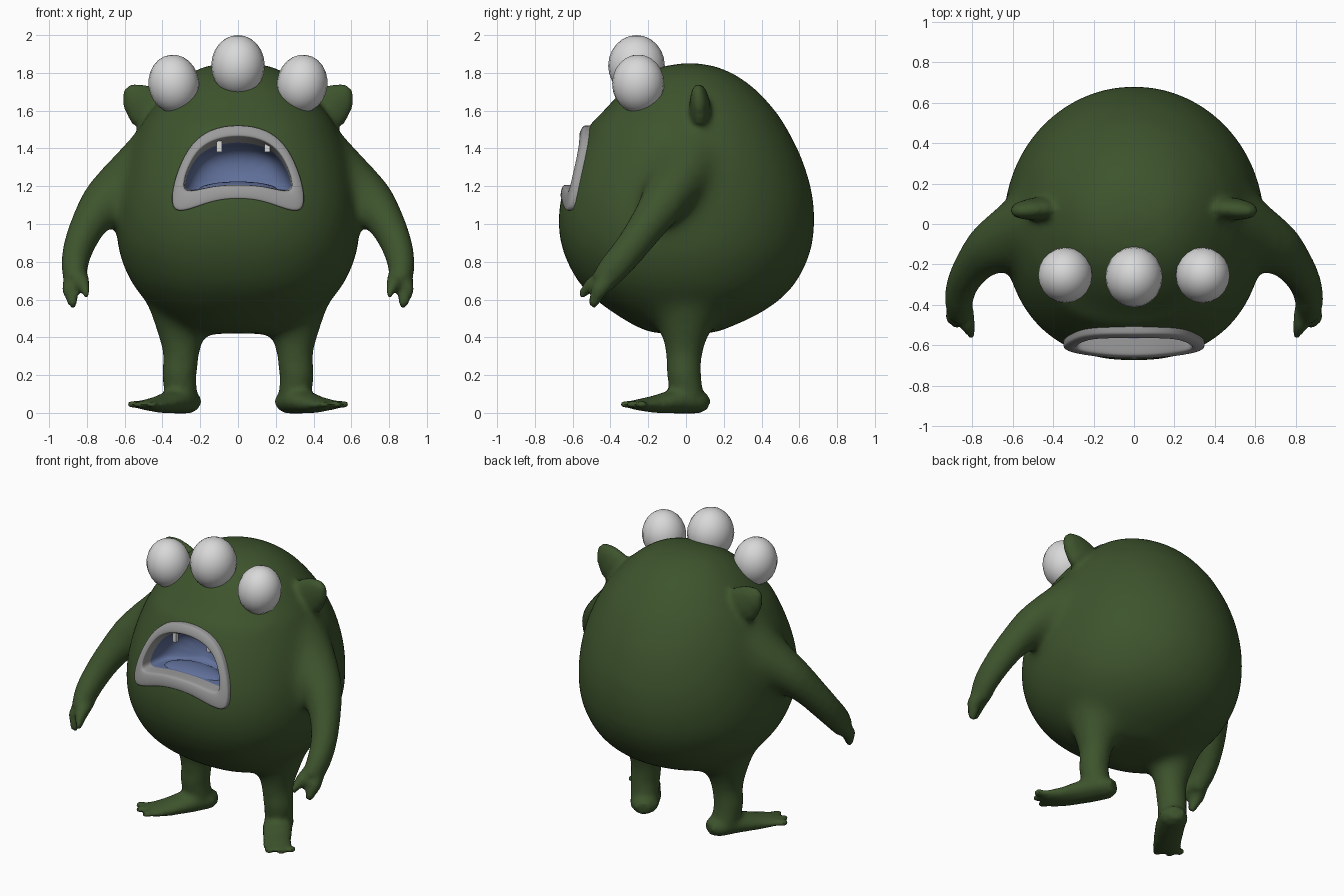
import bpy, bmesh, math
from mathutils import Vector

if "Cube" in bpy.data.objects:
    bpy.data.objects.remove(bpy.data.objects["Cube"])


def material(name, rgb):
    m = bpy.data.materials.new(name)
    m.diffuse_color = (*rgb, 1)
    m.use_nodes = True
    m.node_tree.nodes["Principled BSDF"].inputs["Base Color"].default_value = m.diffuse_color
    return m


GREEN = material("green skin", (0.047, 0.088, 0.026))
WHITE = material("eye white", (0.69, 0.69, 0.69))
GREY = material("lip grey", (0.33, 0.325, 0.325))
BLUE = material("mouth blue", (0.12, 0.165, 0.33))


def make_object(name, bm, *mats):
    bmesh.ops.recalc_face_normals(bm, faces=bm.faces)
    me = bpy.data.meshes.new(name)
    bm.to_mesh(me)
    bm.free()
    ob = bpy.data.objects.new(name, me)
    bpy.context.collection.objects.link(ob)
    for m in mats:
        me.materials.append(m)
    return ob


def smooth(ob, angle=50):
    bpy.ops.object.select_all(action='DESELECT')
    ob.select_set(True)
    bpy.context.view_layer.objects.active = ob
    bpy.ops.object.shade_smooth_by_angle(angle=math.radians(angle))


def bake(ob):
    """Replace the mesh with its modified result."""
    deps = bpy.context.evaluated_depsgraph_get()
    me = bpy.data.meshes.new_from_object(ob.evaluated_get(deps))
    ob.modifiers.clear()
    ob.data = me


def spline(pts, steps=5):
    """Catmull-Rom refinement of a list of tuples."""
    out = []
    for i in range(len(pts) - 1):
        p0, p1, p2, p3 = (pts[max(0, min(len(pts) - 1, i + k))] for k in (-1, 0, 1, 2))
        for s in range(steps):
            t = s / steps
            out.append(tuple(b + .5 * t * (c - a + t * (2 * a - 5 * b + 4 * c - d
                             + t * (3 * (b - c) + d - a))) for a, b, c, d in zip(p0, p1, p2, p3)))
    return out + [pts[-1]]


def loft(bm, rings, caps=(True, True)):
    """Bridge equal-length closed rings of points; returns faces per band."""
    loops = [[bm.verts.new(p) for p in r] for r in rings]
    n, bands = len(loops[0]), []
    for a, b in zip(loops, loops[1:]):
        bands.append([bm.faces.new((a[i], a[(i + 1) % n], b[(i + 1) % n], b[i]))
                      for i in range(n)])
    if caps[0]:
        bm.faces.new(loops[0][::-1])
    if caps[1]:
        bands.append([bm.faces.new(loops[-1])])
    return bands


def tube(bm, pts, side, ref=(0, 0, 1), n=20):
    """Tapered tube through (x, y, z, radius[, second radius]), x mirrored by side."""
    cs = [Vector((p[0] * side, p[1], p[2])) for p in pts]
    rings = []
    for i, p in enumerate(pts):
        t = (cs[min(i + 1, len(cs) - 1)] - cs[max(i - 1, 0)]).normalized()
        u = t.cross(Vector(ref)).normalized()
        v = u.cross(t)
        rings.append([cs[i] + u * p[3] * math.cos(a) + v * p[-1] * math.sin(a)
                      for a in (2 * math.pi * k / n for k in range(n))])
    loft(bm, rings)


# Torso: height, half width, front y, back y
TORSO = [(.42, .20, -.18, .15), (.46, .32, -.27, .25), (.52, .41, -.37, .38),
         (.60, .495, -.48, .50), (.70, .57, -.575, .59), (.85, .63, -.65, .66),
         (1.0, .645, -.677, .682), (1.15, .635, -.66, .672), (1.3, .605, -.61, .632),
         (1.42, .565, -.56, .582), (1.52, .515, -.51, .525), (1.6, .46, -.435, .47),
         (1.7, .375, -.34, .38), (1.78, .28, -.24, .275), (1.83, .18, -.13, .165),
         (1.85, .07, -.02, .06)]
# Arm radii: horizontal, then vertical
ARM = [(.33, .01, 1.45, .23, .18), (.51, -.02, 1.285, .19, .162), (.68, -.105, 1.14, .14, .13),
       (.785, -.2, 1.0, .1, .1), (.845, -.295, .87, .08, .087), (.865, -.38, .77, .07, .08),
       (.86, -.445, .69, .058, .066)]
FINGERS = [[(.875, -.40, .73, .05), (.89, -.46, .65, .044), (.87, -.50, .562, .024)],
           [(.845, -.40, .73, .05), (.82, -.50, .68, .04), (.795, -.56, .62, .021)]]
LEG = [(.29, 0, .54, .19), (.302, -.005, .43, .135), (.30, -.01, .32, .103),
       (.31, -.01, .2, .09), (.30, .01, .07, .087)]
FOOT = [(.245, .11, .055, .048, .042), (.27, .06, .06, .088, .064), (.33, -.05, .062, .092, .066),
        (.41, -.17, .045, .088, .045), (.475, -.255, .042, .09, .028)]
TOES = [(.585, -.24), (.545, -.305), (.46, -.345)]
EAR = [(.42, .078, 1.57, .10, .055), (.49, .073, 1.62, .118, .057),
       (.55, .068, 1.68, .085, .044), (.588, .06, 1.722, .034, .022)]


def torso_ring(z, w, f, b, n=64):
    """Round back, slightly squared front."""
    ring, mid = [], (f + b) / 2
    for k in range(n):
        c, s = math.cos(2 * math.pi * k / n), math.sin(2 * math.pi * k / n)
        e = 1 if s >= 0 else 2 / 2.3
        ring.append((math.copysign(abs(c) ** e, c) * w,
                     mid + math.copysign(abs(s) ** e, s) * (b - f) / 2, z))
    return ring


# Body with limbs, fused into one smooth skin
bm = bmesh.new()
loft(bm, [torso_ring(*p) for p in spline(TORSO)])
for s in (-1, 1):
    tube(bm, spline(ARM, 3), s)
    for finger in FINGERS:
        tube(bm, finger, s)
    tube(bm, spline(LEG, 3), s, ref=(0, 1, 0))
    tube(bm, FOOT, s)
    for x, y in TOES:
        tube(bm, [(.44, -.21, .042, .04, .026), (x, y, .046, .03, .018)], s)
    tube(bm, EAR, s, ref=(0, 1, 0))
body = make_object("body", bm, GREEN)
rem = body.modifiers.new("fuse", 'REMESH')
rem.mode = 'VOXEL'
rem.voxel_size = 0.018
bake(body)

# Soft shoulders and hips: strong smoothing on the torso only
clamp = lambda v: max(0, min(1, v))
blend = body.vertex_groups.new(name="torso")
for v in body.data.vertices:
    x, y, z = v.co
    blend.add([v.index], clamp((.80 - abs(x)) / .12) * clamp((z - .22) / .1)
              * clamp((1.53 - z) / .08), 'REPLACE')
for group, count in (("torso", 70), ("", 4)):
    soft = body.modifiers.new("soften", 'SMOOTH')
    soft.factor = 0.5
    soft.iterations = count
    soft.vertex_group = group
bake(body)

# Mouth outlines: right half from bottom centre to top centre
OUTER = [(0, 1.135), (.12, 1.125), (.23, 1.085), (.352, 1.05), (.352, 1.18),
         (.31, 1.31), (.25, 1.425), (.15, 1.505), (0, 1.53)]
INNER = [(0, 1.21), (.11, 1.205), (.20, 1.185), (.29, 1.165), (.285, 1.24),
         (.255, 1.32), (.205, 1.40), (.12, 1.45), (0, 1.468)]


def mouth_ring(blend, sx=1, sz=1, dy=0, flat_y=None):
    half = [((a[0] + (b[0] - a[0]) * blend) * sx,
             1.2 + (a[1] + (b[1] - a[1]) * blend - 1.2) * sz) for a, b in zip(OUTER, INNER)]
    loop = half + [(-x, z) for x, z in half[-2:0:-1]]
    out = []
    for x, z in loop:
        y = -.648 + (z - 1.2) * (.33 if z > 1.2 else .2) + .45 * x * x + dy
        out.append((x, y if flat_y is None else flat_y, z))
    return out


# Mouth opening cut through the skin
bm = bmesh.new()
loft(bm, [mouth_ring(.5, flat_y=-1), mouth_ring(.5, flat_y=-.22)])
cutter = make_object("mouth_cutter", bm)
cutter.hide_render = True
cut = body.modifiers.new("mouth opening", 'BOOLEAN')
cut.operation = 'DIFFERENCE'
cut.solver = 'EXACT'
cut.object = cutter
bake(body)
bpy.data.objects.remove(cutter)
body.data.materials.clear()
body.data.materials.append(GREEN)
smooth(body)

# Lips and mouth lining
bm = bmesh.new()
bands = loft(bm, [mouth_ring(0, dy=.055), mouth_ring(0, dy=.003), mouth_ring(.06, dy=-.005),
                  mouth_ring(.5, dy=-.012), mouth_ring(.95, dy=-.008), mouth_ring(1, dy=.005),
                  mouth_ring(1, .98, .86, .09), mouth_ring(1, .97, .84, .11),
                  mouth_ring(1, .9, .78, .22), mouth_ring(1, .5, .45, .29)], caps=(False, True))
for band in bands[6:]:
    for f in band:
        f.material_index = 1
mouth = make_object("mouth", bm, GREY, BLUE)
mouth.modifiers.new("round", 'SUBSURF').levels = 2
bake(mouth)
smooth(mouth, 60)


def ball(name, loc, size, mat, tilt=0):
    bm = bmesh.new()
    bmesh.ops.create_uvsphere(bm, u_segments=20, v_segments=12, radius=1)
    ob = make_object(name, bm, mat)
    ob.location, ob.scale, ob.rotation_euler = loc, size, (0, tilt, 0)
    smooth(ob, 60)


# Tongue
ball("tongue", (0, -.47, 1.18), (.21, .11, .045), BLUE)

# Eyes
ball("eye_middle", (0, -.262, 1.838), (.142, .15, .162), WHITE)
for s, side in ((-1, "left"), (1, "right")):
    ball("eye_" + side, (.34 * s, -.253, 1.742), (.134, .138, .155), WHITE, .12 * s)

# Teeth
for x, z in ((-.10, 1.41), (.155, 1.41)):
    bm = bmesh.new()
    bmesh.ops.create_cube(bm, size=1)
    tooth = make_object("tooth", bm, WHITE)
    tooth.location, tooth.scale = (x, -.525, z), (.028, .024, .06)
